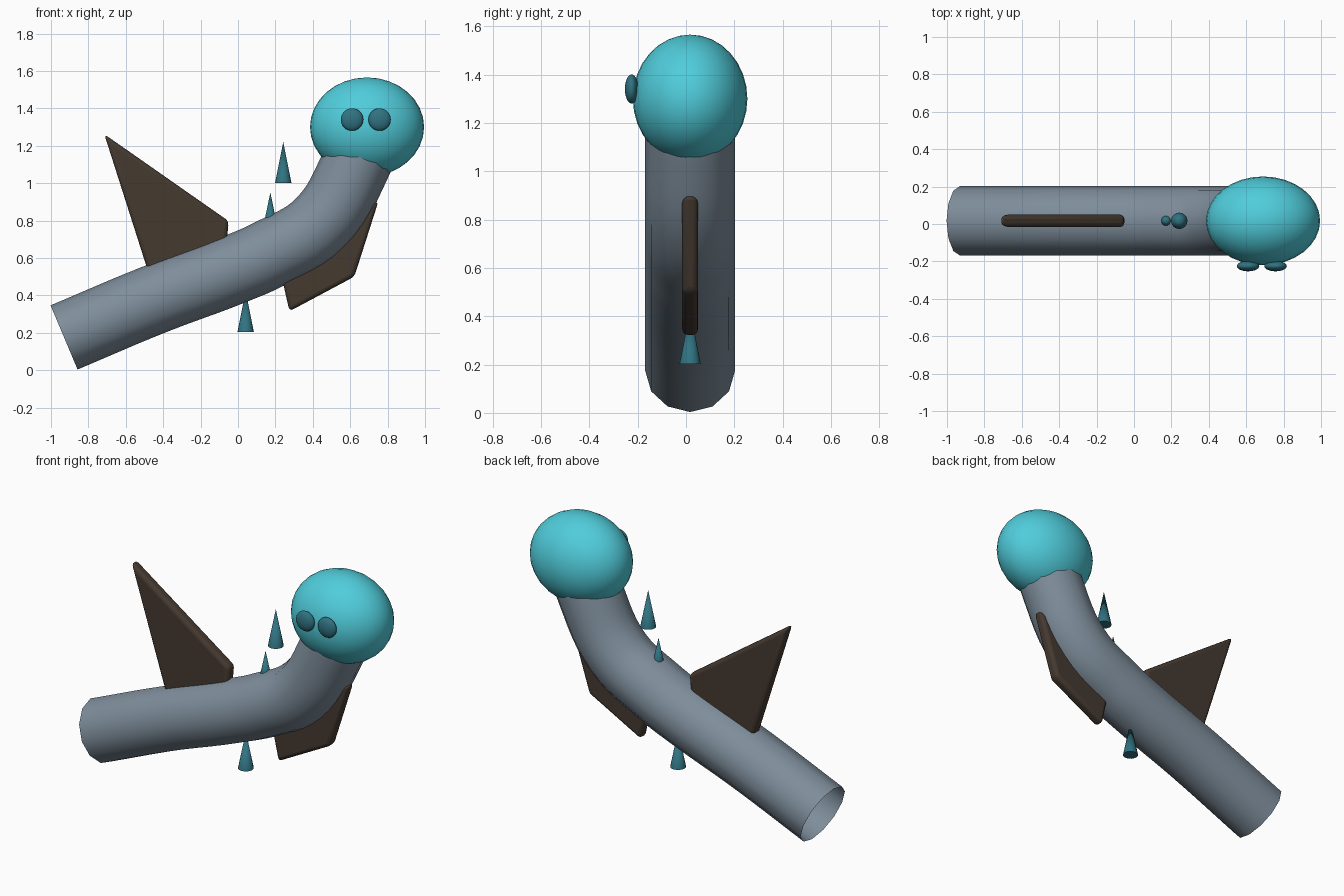
import bpy, bmesh

if "Cube" in bpy.data.objects:
    bpy.data.objects.remove(bpy.data.objects["Cube"])

Y = 0.017  # shared centre plane


def material(name, rgb):
    m = bpy.data.materials.new(name)
    m.diffuse_color = (*rgb, 1)
    m.use_nodes = True
    m.node_tree.nodes["Principled BSDF"].inputs["Base Color"].default_value = m.diffuse_color
    return m


CYAN = material("cyan", (0.08, 0.61, 0.71))
TEAL = material("teal", (0.03, 0.17, 0.22))
BROWN = material("brown", (0.06, 0.042, 0.03))
SLATE = material("slate", (0.21, 0.27, 0.33))


def finish(obj, name, mat, angle=0.6):
    obj.name = name
    obj.data.materials.append(mat)
    bpy.ops.object.select_all(action='DESELECT')
    obj.select_set(True)
    bpy.context.view_layer.objects.active = obj
    bpy.ops.object.shade_smooth_by_angle(angle=angle)


def ellipsoid(name, loc, radii, mat):
    bpy.ops.mesh.primitive_uv_sphere_add(segments=32, ring_count=16, location=loc)
    o = bpy.context.object
    o.scale = radii
    finish(o, name, mat)


def spike(name, x, base, height, radius):
    bpy.ops.mesh.primitive_cone_add(vertices=16, radius1=radius, depth=height,
                                    location=(x, Y, base + height / 2))
    finish(bpy.context.object, name, TEAL)


def fin(name, outline, thickness=0.066):
    bm = bmesh.new()
    face = bm.faces.new([bm.verts.new((x, Y - thickness / 2, z)) for x, z in outline])
    ext = bmesh.ops.extrude_face_region(bm, geom=[face])
    for v in ext["geom"]:
        if isinstance(v, bmesh.types.BMVert):
            v.co.y += thickness
    bmesh.ops.recalc_face_normals(bm, faces=bm.faces)
    mesh = bpy.data.meshes.new(name)
    bm.to_mesh(mesh)
    bm.free()
    o = bpy.data.objects.new(name, mesh)
    bpy.context.collection.objects.link(o)
    finish(o, name, BROWN)
    bev = o.modifiers.new("rounded_edges", 'BEVEL')
    bev.width = 0.022
    bev.segments = 3


# Body: open curved tube swept along a path
curve = bpy.data.curves.new("body", 'CURVE')
curve.dimensions = '3D'
curve.bevel_depth = 0.186
curve.bevel_resolution = 4
curve.resolution_u = 6
path = [(-0.93, 0.175), (-0.45, 0.377), (-0.03, 0.535), (0.17, 0.622),
        (0.44, 0.785), (0.63, 1.1), (0.69, 1.26)]
spline = curve.splines.new('BEZIER')
spline.bezier_points.add(len(path) - 1)
for p, (x, z) in zip(spline.bezier_points, path):
    p.co = (x, Y, z)
    p.handle_left_type = p.handle_right_type = 'AUTO'
body = bpy.data.objects.new("body", curve)
bpy.context.collection.objects.link(body)
bpy.ops.object.select_all(action='DESELECT')
body.select_set(True)
bpy.context.view_layer.objects.active = body
bpy.ops.object.convert(target='MESH')
finish(bpy.context.object, "body", SLATE, 0.9)

# Head and eyes
ellipsoid("head", (0.69, Y, 1.3), (0.305, 0.237, 0.265), CYAN)
for side, x in (("left", 0.61), ("right", 0.757)):
    ellipsoid("eye_" + side, (x, -0.225, 1.34), (0.06, 0.028, 0.06), TEAL)

# Upper and lower fins
fin("upper_fin", [(-0.715, 1.262), (-0.05, 0.797), (-0.07, 0.58), (-0.44, 0.40)])
fin("lower_fin", [(0.275, 0.315), (0.622, 0.5), (0.75, 0.9), (0.6, 0.85), (0.22, 0.56)])

# Spikes
spike("large_spike", 0.242, 1.0, 0.22, 0.044)
spike("small_spike", 0.173, 0.815, 0.135, 0.028)
spike("lower_spike", 0.041, 0.203, 0.22, 0.044)
